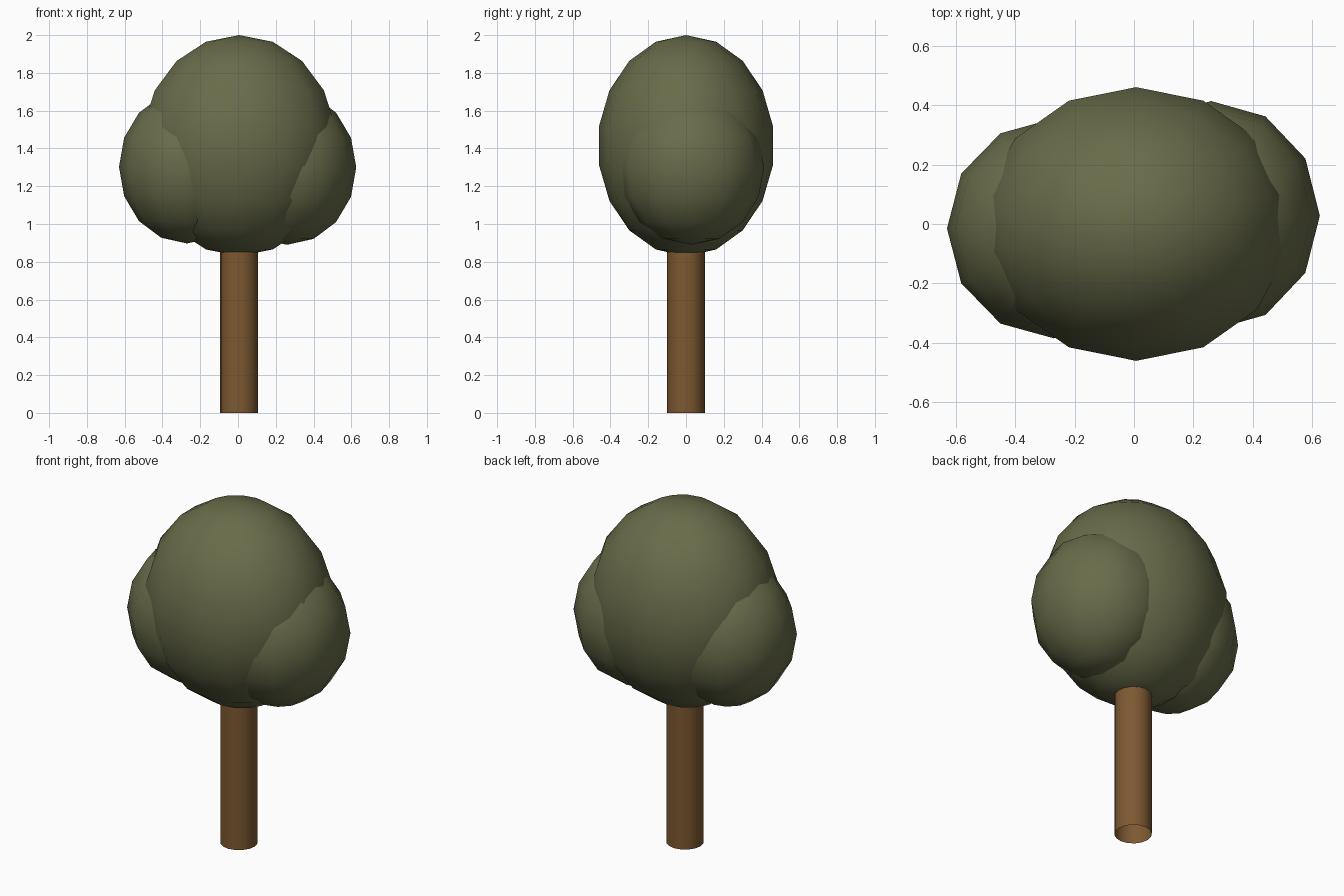
import bpy

# Remove the default cube
cube = bpy.data.objects.get("Cube")
if cube:
    bpy.data.objects.remove(cube, do_unlink=True)


def make_material(name, rgb):
    mat = bpy.data.materials.new(name)
    mat.use_nodes = True
    mat.diffuse_color = (*rgb, 1.0)
    mat.node_tree.nodes["Principled BSDF"].inputs["Base Color"].default_value = (*rgb, 1.0)
    return mat


def finish(name, mat):
    obj = bpy.context.object
    obj.name = name
    obj.data.name = name
    obj.data.materials.append(mat)
    bpy.ops.object.shade_smooth()
    return obj


def foliage(name, centre, radii, segments, rings, mat):
    bpy.ops.mesh.primitive_uv_sphere_add(segments=segments, ring_count=rings,
                                         radius=1, location=centre)
    bpy.context.object.scale = radii
    bpy.ops.object.transform_apply(location=False, rotation=False, scale=True)
    return finish(name, mat)


leaf = make_material("olive_leaves", (0.138, 0.147, 0.067))
bark = make_material("brown_bark", (0.205, 0.100, 0.031))

# Trunk: open tube running up into the crown
trunk_height = 1.0
bpy.ops.mesh.primitive_cylinder_add(vertices=16, radius=0.1, depth=trunk_height,
                                    end_fill_type='NOTHING',
                                    location=(0.006, 0, trunk_height / 2))
finish("trunk", bark)

# Crown: one tall central mass with a smaller lobe on each side
foliage("crown_centre", (0.007, 0, 1.415), (0.53, 0.468, 0.585), 14, 9, leaf)
foliage("crown_left_lobe", (0.26, 0.028, 1.3), (0.366, 0.386, 0.41), 12, 8, leaf)
foliage("crown_right_lobe", (-0.27, -0.015, 1.302), (0.36, 0.37, 0.405), 12, 8, leaf)
